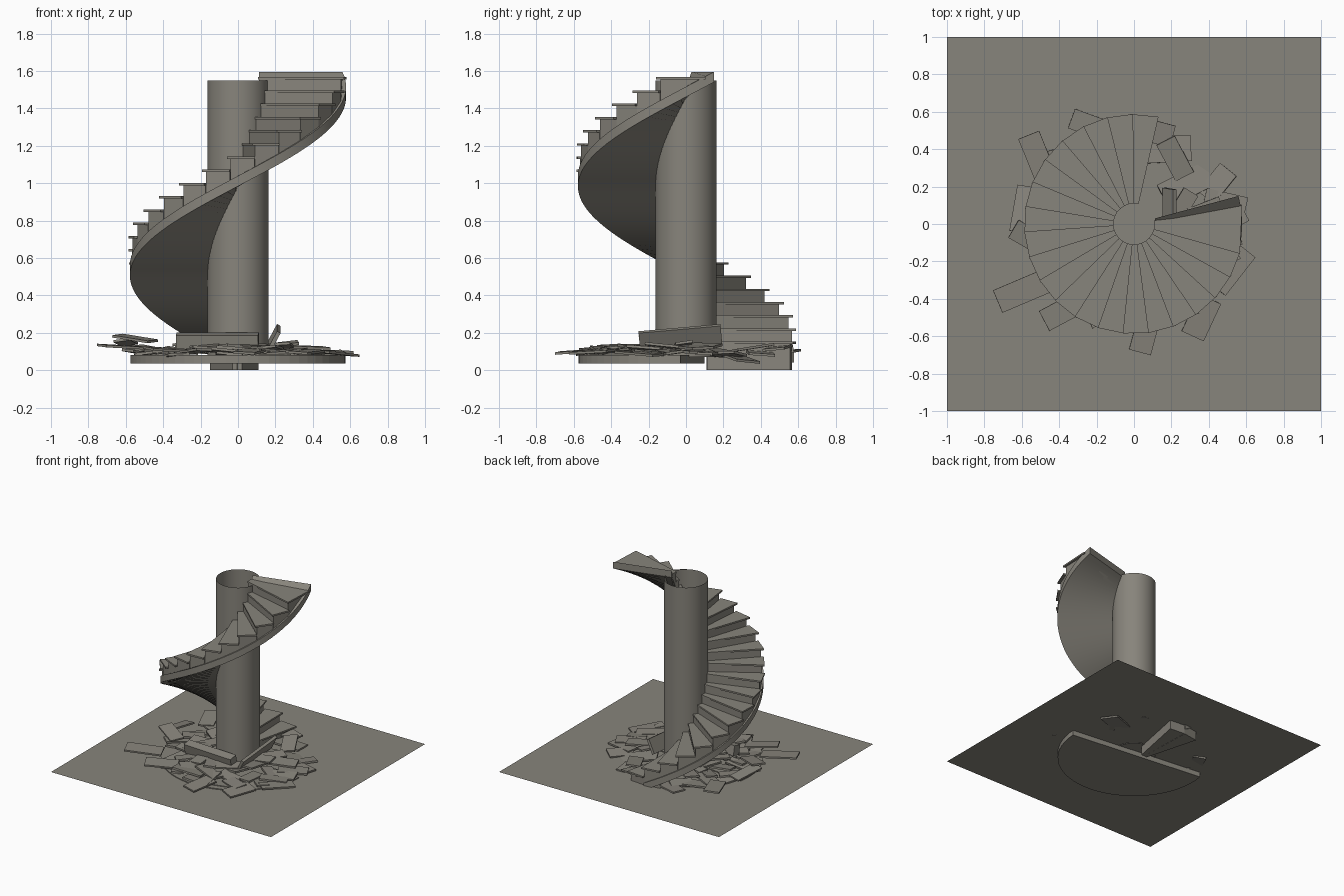
import bpy, bmesh, math, random
from mathutils import Matrix, Euler, Vector

if "Cube" in bpy.data.objects:
    bpy.data.objects.remove(bpy.data.objects["Cube"])

random.seed(4)
stone = bpy.data.materials.new("weathered grey stone")
stone.diffuse_color = (0.245, 0.232, 0.2, 1)
stone.use_nodes = True
stone.node_tree.nodes["Principled BSDF"].inputs["Base Color"].default_value = stone.diffuse_color


def finish(name, bm):
    bmesh.ops.recalc_face_normals(bm, faces=bm.faces)
    me = bpy.data.meshes.new(name)
    bm.to_mesh(me)
    bm.free()
    ob = bpy.data.objects.new(name, me)
    me.materials.append(stone)
    bpy.context.collection.objects.link(ob)
    return ob


def polar(r, deg, z):
    a = math.radians(deg)
    return Vector((r * math.cos(a), r * math.sin(a), z))


def soffit_z(deg):
    return 0.03 + (deg - 90) * 0.0053


def wedge(bm, a0, a1, r0, r1, low0, low1, top):
    """Pie-shaped block whose underside may slope along the climb."""
    v = [bm.verts.new(polar(r, a, z)) for a, low in ((a0, low0), (a1, low1))
         for r, z in ((r0, low), (r1, low), (r1, top), (r0, top))]
    for f in ((3, 2, 1, 0), (4, 5, 6, 7), (0, 1, 5, 4),
              (1, 2, 6, 5), (2, 3, 7, 6), (3, 0, 4, 7)):
        bm.faces.new([v[i] for i in f])


def plank(bm, x, y, z, l, w, t, yaw, pitch=0, roll=0):
    rot = Euler([math.radians(d) for d in (roll, pitch, yaw)]).to_matrix().to_4x4()
    m = Matrix.Translation((x, y, z)) @ rot @ Matrix.Diagonal((l, w, t, 1))
    bmesh.ops.create_cube(bm, size=1, matrix=m)


# ground sheet
bm = bmesh.new()
bmesh.ops.create_grid(bm, x_segments=1, y_segments=1, size=1,
                      matrix=Matrix.Translation((0, 0, 0.075)))
finish("ground_sheet", bm)

# open hollow column
bm = bmesh.new()
bmesh.ops.create_cone(bm, cap_ends=False, segments=48, radius1=0.163, radius2=0.163,
                      depth=1.48, matrix=Matrix.Translation((0, 0, 0.81)))
col = finish("column", bm)
for p in col.data.polygons:
    p.use_smooth = True

# half-round foundation under the stair
bm = bmesh.new()
rim = [polar(0.575, 170 + i * 187 / 32, 0.035) for i in range(33)]
face = bm.faces.new([bm.verts.new(p) for p in rim])
ext = bmesh.ops.extrude_face_region(bm, geom=[face])
for g in ext["geom"]:
    if isinstance(g, bmesh.types.BMVert):
        g.co.z = 0.082
finish("foundation", bm)

# helical soffit slab with its outer band
bm = bmesh.new()
N, A0, A1 = 64, 92, 375
rings = []
for i in range(N + 1):
    a = A0 + (A1 - A0) * i / N
    z = soffit_z(a)
    rings.append([bm.verts.new(polar(r, a, z + h)) for r, h in
                  ((0.115, 0), (0.578, 0), (0.578, 0.055), (0.115, 0.055))])
for p, q in zip(rings, rings[1:]):
    for j in range(4):
        k = (j + 1) % 4
        bm.faces.new((p[j], p[k], q[k], q[j]))
bm.faces.new(rings[0])
bm.faces.new(rings[-1][::-1])
slab = finish("spiral_soffit", bm)
for p in slab.data.polygons:
    p.use_smooth = True
for o in (col, slab):
    bpy.context.view_layer.objects.active = o
    o.select_set(True)
bpy.ops.object.shade_smooth_by_angle(angle=math.radians(35))

# step blocks and thin treads
blocks, treads = bmesh.new(), bmesh.new()
STEP, RISE = 13.36, 0.0707
for k in range(21):
    lead = 345 - STEP * k
    top = 1.567 - RISE * k
    end = lead + STEP + (12 if k == 0 else 0.8)
    lo0 = max(0.0, soffit_z(lead) + 0.045)
    lo1 = max(0.0, soffit_z(end) + 0.03)
    if k >= 19:
        lo0 = lo1 = 0.002
    wedge(blocks, lead + 1, end, 0.115, 0.568, lo0, min(lo1, top - 0.02), top - 0.013)
    wedge(treads, lead - 0.7, end - 0.2, 0.11, 0.588, top - 0.013, top - 0.013, top)
finish("step_blocks", blocks)
finish("step_treads", treads)

# large fallen slabs leaning on the column foot
bm = bmesh.new()
plank(bm, -0.11, -0.2, 0.155, 0.44, 0.07, 0.08, -3, 0, 12)
plank(bm, 0.19, -0.03, 0.17, 0.44, 0.12, 0.022, 90, -5, -62)
plank(bm, -0.2, 0.0, 0.12, 0.3, 0.1, 0.03, 85, 0, 20)
finish("leaning_slabs", bm)

# fallen planks seen around the rim: x, y, z, length, width, yaw, pitch, roll
bm = bmesh.new()
for x, y, z, l, w, yaw, pitch, roll in (
        (-0.6, -0.36, 0.125, 0.28, 0.13, 23, 3, 3),
        (0.06, -0.58, 0.1, 0.22, 0.12, 75, -4, 3),
        (0.36, -0.5, 0.1, 0.22, 0.13, 65, -3, 4),
        (0.53, -0.25, 0.09, 0.26, 0.1, 52, 4, 3),
        (-0.52, 0.37, 0.12, 0.23, 0.12, -68, 4, 3),
        (-0.6, 0.08, 0.15, 0.25, 0.09, 80, 5, -8),
        (-0.37, -0.46, 0.11, 0.25, 0.12, 28, 3, 5),
        (0.12, 0.49, 0.12, 0.18, 0.12, -15, 5, 5),
        (0.22, 0.35, 0.12, 0.22, 0.11, -62, 8, 5),
        (0.34, 0.24, 0.08, 0.42, 0.14, 27, 9, -5),
        (0.18, 0.4, 0.09, 0.25, 0.14, 3, 3, -4),
        (-0.24, 0.53, 0.1, 0.2, 0.11, -20, 3, 2),
        (-0.55, -0.08, 0.17, 0.22, 0.11, -30, 8, 4)):
    plank(bm, x, y, z, l, w, 0.013, yaw, pitch, roll)
finish("fallen_planks", bm)

# loose rubble heap around the foot
bm = bmesh.new()
for i in range(46):
    a = 115 + i * 277 / 46
    r = (0.25, 0.47, 0.37, 0.49)[i % 4] + random.uniform(-0.03, 0.03)
    p = polar(r, a, 0.125 - 0.05 * (r - 0.25) / 0.3 + random.uniform(-0.01, 0.02))
    plank(bm, *p, random.uniform(0.16, 0.24), random.uniform(0.08, 0.12), 0.014,
          random.uniform(0, 180), random.uniform(-7, 7), random.uniform(-9, 9))
finish("rubble_heap", bm)
